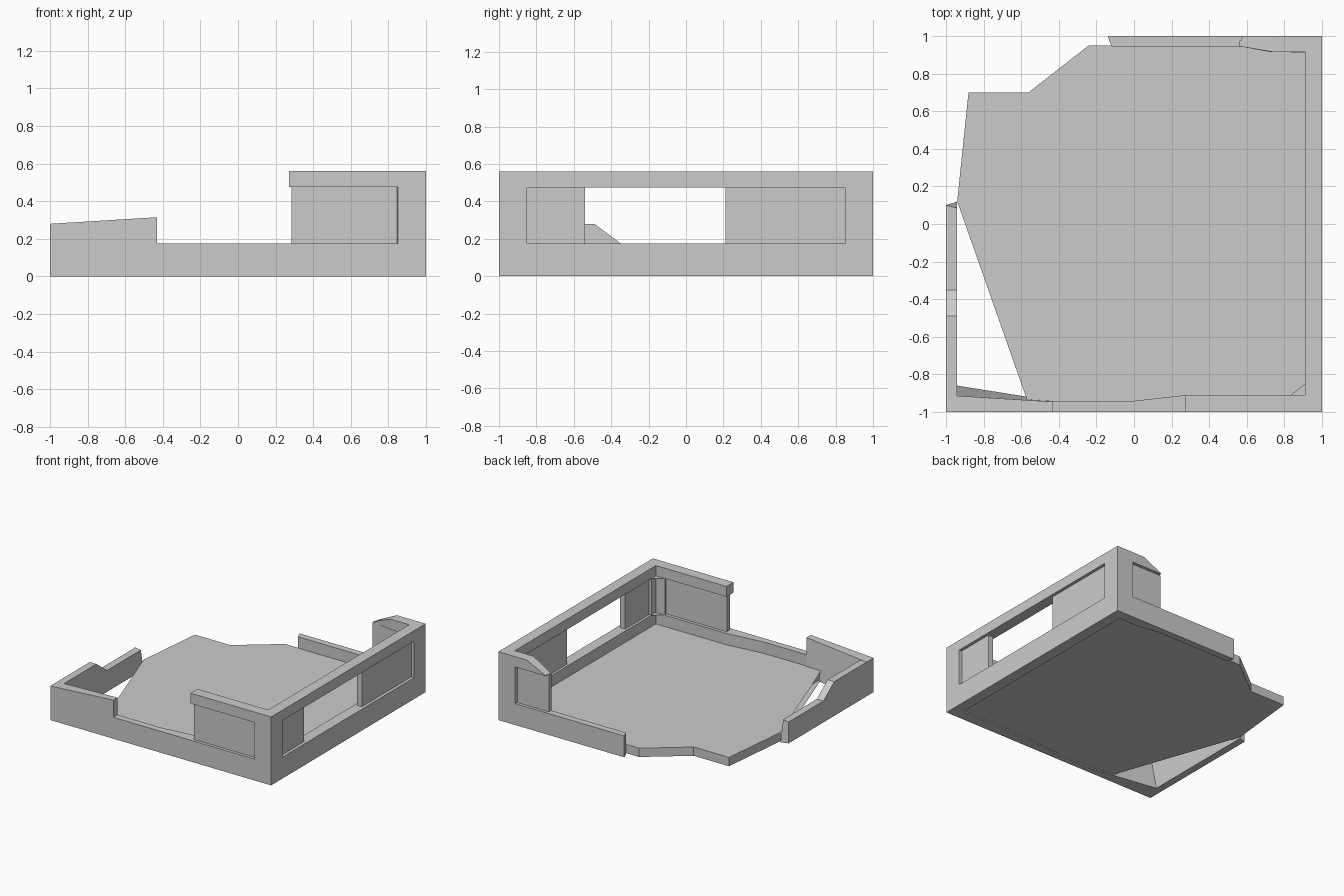
import bpy, bmesh

if "Cube" in bpy.data.objects:
    bpy.data.objects.remove(bpy.data.objects["Cube"])

SILL, HEAD, TOP = 0.175, 0.475, 0.56


def loft(name, a, b):
    """Solid joining two matching loops of 3D points."""
    bm = bmesh.new()
    va = [bm.verts.new(p) for p in a]
    vb = [bm.verts.new(p) for p in b]
    n = len(a)
    faces = [bm.faces.new(va), bm.faces.new(vb)]
    for i in range(n):
        j = (i + 1) % n
        faces.append(bm.faces.new((va[i], va[j], vb[j], vb[i])))
    bmesh.ops.triangulate(bm, faces=[f for f in faces if len(f.verts) > 4])
    bmesh.ops.recalc_face_normals(bm, faces=bm.faces[:])
    me = bpy.data.meshes.new(name)
    bm.to_mesh(me)
    bm.free()
    ob = bpy.data.objects.new(name, me)
    bpy.context.collection.objects.link(ob)
    return ob


def prism(name, plan, z0, z1):
    """Plan outline raised from z0 to z1 (z1 may vary per corner)."""
    tops = z1 if isinstance(z1, list) else [z1] * len(plan)
    return loft(name, [(x, y, z0) for x, y in plan],
                [(x, y, z) for (x, y), z in zip(plan, tops)])


def panel(name, x0, x1, y0, y1):
    return prism(name, [(x0, y0), (x1, y0), (x1, y1), (x0, y1)], SILL, HEAD)


# broken floor slab
prism("floor_slab", [(-.56, -.96), (.95, -.96), (.95, .95), (-.24, .95), (-.56, .70),
                     (-.88, .70), (-.94, .12), (-.56, .03)], 0.01, 0.082)

# low wall running around front, right and back
prism("sill_wall", [(-.43, -1), (1, -1), (1, 1), (-.14, 1), (-.12, .945), (.56, .945),
                    (.72, .915), (.91, .915), (.91, -.91), (.27, -.91),
                    (-.04, -.945), (-.43, -.945)], 0, SILL)

# lintel over the windows, with its broken sloping back end
prism("lintel", [(.27, -1), (1, -1), (1, 1), (.74, 1), (.74, .915), (.91, .915),
                 (.91, -.91), (.27, -.91)], HEAD, TOP)
prism("lintel_broken_end", [(.56, .945), (.74, .915), (.74, 1), (.575, 1)],
      HEAD, [.48, TOP, TOP, .48])

# corner posts between the windows
for side, s in (("front", -1), ("back", 1)):
    prism(side + "_corner_post", [(.85, s), (1, s), (1, s * .85), (.91, s * .85),
                                  (.91, s * .912), (.83, s * .912)], SILL, HEAD)

# recessed infill panels left in the windows
panel("front_window_panel", .285, .85, -.975, -.935)
panel("back_window_panel", .56, .86, .94, .975)
panel("right_window_panel_front", .93, .975, -.86, -.54)
panel("right_window_panel_back", .93, .975, .21, .86)

# front left wall stub, its inner face leaning outwards
loft("front_left_stub",
     [(-1, -1, 0), (-1, -1, .28), (-1, -.91, .28), (-1, -.85, 0)],
     [(-.43, -1, 0), (-.43, -1, .315), (-.43, -.945, .315), (-.43, -.94, 0)])

# left wall stepping down to a ragged end
profile = [(-.92, 0), (-.92, .28), (-.49, .28), (-.35, SILL)]
loft("left_wall",
     [(-1, y, z) for y, z in profile + [(.10, SILL), (.10, 0)]],
     [(-.94, y, z) for y, z in profile + [(.085, SILL), (.12, 0)]])
